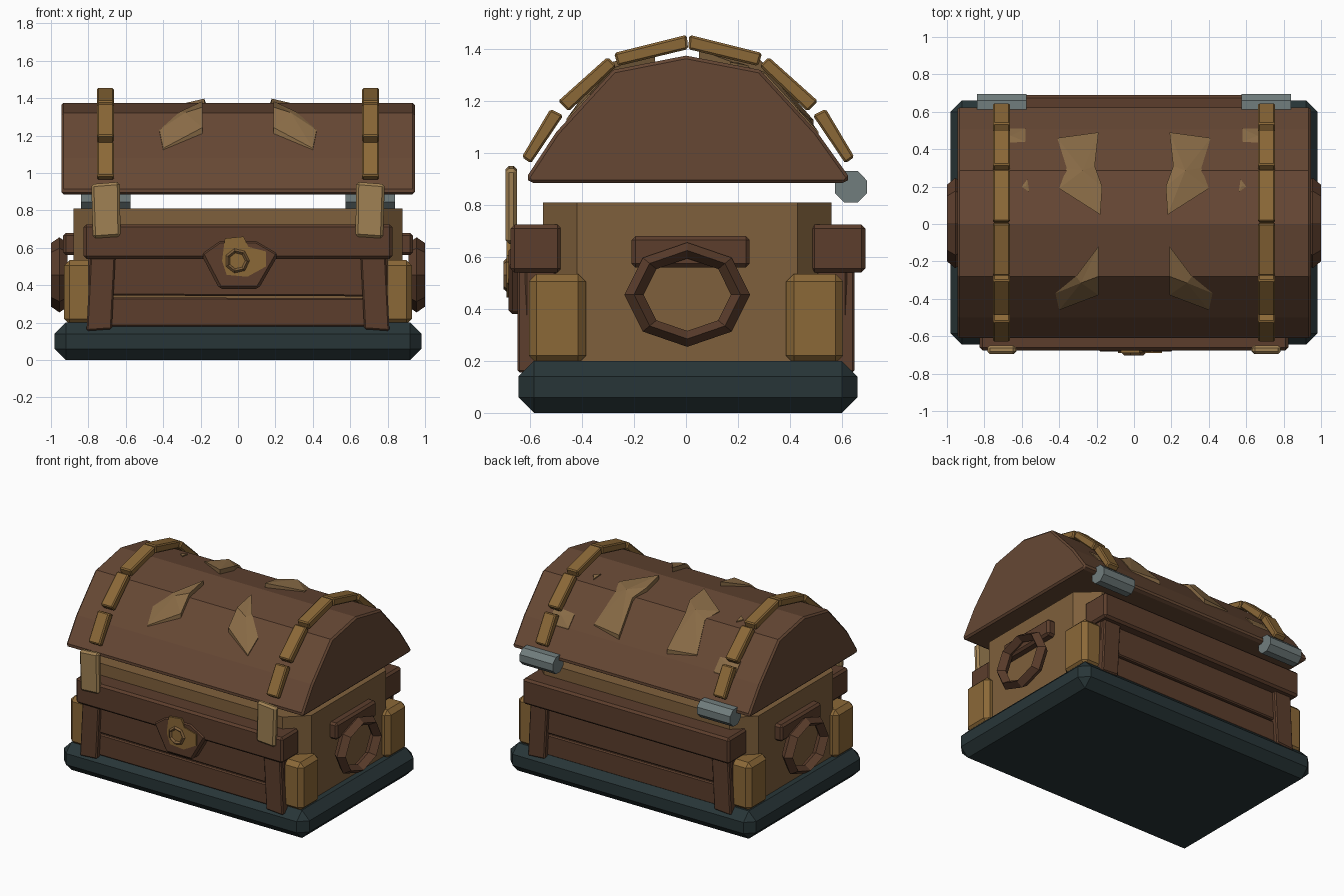
import bpy, bmesh, math
from mathutils import Vector

if "Cube" in bpy.data.objects:
    bpy.data.objects.remove(bpy.data.objects["Cube"])


def mat(name, r, g, b):
    m = bpy.data.materials.new(name)
    m.diffuse_color = [(c / 255) ** 2.2 for c in (r, g, b)] + [1]
    m.use_nodes = True
    m.node_tree.nodes["Principled BSDF"].inputs["Base Color"].default_value = m.diffuse_color
    return m


LID = mat("lid_wood", 102, 73, 55)
PANEL = mat("panel_wood", 92, 64, 48)
BODY = mat("body_wood", 126, 96, 62)
GOLD = mat("post_wood", 138, 104, 58)
TAN = mat("clasp_wood", 158, 128, 84)
PATCH = mat("patch_wood", 136, 107, 72)
BASE = mat("dark_slate", 44, 56, 58)
IRON = mat("hinge_grey", 112, 124, 124)


def finish(bm, name, material):
    bmesh.ops.recalc_face_normals(bm, faces=bm.faces)
    me = bpy.data.meshes.new(name)
    bm.to_mesh(me)
    bm.free()
    me.materials.append(material)
    ob = bpy.data.objects.new(name, me)
    bpy.context.collection.objects.link(ob)
    return ob


def prism(name, pts, lo, hi, axis, material, bevel=0.0):
    """Extrude a 2D outline from lo to hi along axis 0, 1 or 2; bevel sharp edges."""
    bm = bmesh.new()
    rings = []
    for d in (lo, hi):
        ring = []
        for p in pts:
            co = list(p)
            co.insert(axis, d)
            ring.append(bm.verts.new(co))
        bm.faces.new(ring)
        rings.append(ring)
    n = len(pts)
    for i in range(n):
        j = (i + 1) % n
        bm.faces.new((rings[0][i], rings[0][j], rings[1][j], rings[1][i]))
    bmesh.ops.recalc_face_normals(bm, faces=bm.faces)
    if bevel:
        sharp = [e for e in bm.edges if e.calc_face_angle(0) > math.radians(50)]
        bmesh.ops.bevel(bm, geom=sharp, offset=bevel, segments=1, affect='EDGES')
    return finish(bm, name, material)


def box(name, x, y, z, material, bevel=0.0):
    x, y = sorted(x), sorted(y)
    return prism(name, [(x[0], y[0]), (x[1], y[0]), (x[1], y[1]), (x[0], y[1])],
                 z[0], z[1], 2, material, bevel)


# Base tray and chamfered body
box("base_tray", (-.98, .98), (-.645, .66), (0, .2), BASE, .06)
body = [(-.74, -.55), (.74, -.55), (.88, -.42), (.88, .43), (.74, .56),
        (-.74, .56), (-.88, .43), (-.88, -.42)]
prism("body", body, .15, .81, 2, BODY)

# Front and back: planks, top band, leaning posts
for s, side in ((-1, "front"), (1, "back")):
    prism(side + "_lower_plank", [(-.8, .18), (.8, .18), (.8, .33), (-.8, .335)],
          s * .5, s * .615, 1, PANEL, .008)
    prism(side + "_upper_plank", [(-.8, .345), (.8, .34), (.8, .56), (-.8, .56)],
          s * .5, s * .62, 1, PANEL, .008)
    out = .675 if s < 0 else .69
    box(side + "_band", (-.825, .825), (s * .48, s * out), (.54, .725), PANEL, .015)
    for t in (-1, 1):
        prism(side + "_post", [(t * .81, .155), (t * .675, .165), (t * .655, .56), (t * .79, .56)],
              s * .5, s * .648, 1, PANEL, .008)
        box("corner_post", (t * .74, t * .93), (s * .385, s * .605), (.19, .535), GOLD, .03)

# Side handles and their brackets
for t in (-1, 1):
    box("handle_bracket", (t * .84, t * .935), (-.21, .245), (.56, .68), PANEL, .015)
    bpy.ops.mesh.primitive_torus_add(
        major_segments=8, minor_segments=4, major_radius=.205, minor_radius=.037,
        location=(t * .955, .005, .455), rotation=(0, math.pi / 2, 0))
    ring = bpy.context.object
    ring.name = "handle_ring"
    ring.scale = (.83, 1, 1.2)
    ring.data.materials.append(PANEL)

# Vaulted lid
arc = [(-.615, .905), (-.5, 1.08), (-.28, 1.32), (0, 1.375),
       (.285, 1.32), (.505, 1.08), (.63, .905)]
prism("lid", [(-.6, .885)] + arc + [(.615, .885)], -.945, .945, 0, LID, .012)


def lid_z(y):
    for (y0, z0), (y1, z1) in zip(arc, arc[1:]):
        if y0 <= y <= y1:
            return z0 + (z1 - z0) * (y - y0) / (y1 - y0)


# Segmented straps over the lid
slats = [[(-.64, .985), (-.605, .96), (-.48, 1.145), (-.53, 1.17)],
         [(-.5, 1.2), (-.46, 1.16), (-.275, 1.335), (-.31, 1.37)],
         [(-.285, 1.385), (-.27, 1.335), (0, 1.4), (-.005, 1.455)]]
for t in (-1, 1):
    for slat in slats:
        for s in (1, -1):
            pts = [(s * y + .008, z) for y, z in slat]
            prism("strap_slat", pts, t * .663, t * .755, 0, GOLD, .008)


# Splintered patches: raised fans following the lid surface
def patch(outline, t, peak=.04):
    bm = bmesh.new()
    top, low = [], []
    for x, y in outline:
        lift = .032 if abs(x) < .215 else .008
        top.append(bm.verts.new((t * x, y, lid_z(y) + lift)))
        low.append(bm.verts.new((t * x, y, lid_z(y) - .03)))
    c = sum((Vector(p) for p in outline), Vector((0, 0))) / len(outline)
    hub = bm.verts.new((t * c.x, c.y, lid_z(c.y) + peak))
    n = len(top)
    for i in range(n):
        j = (i + 1) % n
        bm.faces.new((hub, top[i], top[j]))
        bm.faces.new((top[i], low[i], low[j], top[j]))
    bm.faces.new(low)
    finish(bm, "lid_patch", PATCH)


for t in (-1, 1):
    patch([(.19, -.12), (.31, -.28), (.42, -.37), (.4, -.46), (.19, -.38), (.19, -.28)], t)
    patch([(.18, .05), (.4, .19), (.36, .3), (.41, .46), (.19, .49), (.21, .31), (.17, .2)], t)
    patch([(.58, .44), (.58, .51), (.74, .51), (.74, .43)], t, .02)
    patch([(.56, .17), (.6, .2), (.57, .24)], t, .012)

# Front clasps and rear hinge barrels
for t in (-1, 1):
    prism("clasp", [(t * .785, .94), (t * .632, .952), (t * .628, .66), (t * .775, .65)],
          -.65, -.695, 1, TAN, .014)
    octagon = [(.635 + .066 * math.cos(a), .87 + .066 * math.sin(a))
               for a in (math.radians(22 + 45 * k) for k in range(8))]
    prism("hinge_barrel", octagon, t * .575, t * .84, 0, IRON)

# Lock plate, lock disc and keyhole ring
prism("lock_plate", [(-.2, .57), (-.1, .38), (.11, .38), (.22, .57), (.1, .64), (-.1, .64)],
      -.6, -.683, 1, PANEL, .015)
prism("lock_disc", [(-.07, .65), (.03, .66), (.055, .605), (.15, .58), (.15, .5),
                    (.05, .445), (-.06, .455), (-.085, .53)], -.67, -.69, 1, GOLD)
bpy.ops.mesh.primitive_torus_add(
    major_segments=7, minor_segments=4, major_radius=.055, minor_radius=.014,
    location=(-.005, -.688, .53), rotation=(math.pi / 2, 0, 0))
bpy.context.object.name = "lock_ring"
bpy.context.object.data.materials.append(BODY)
